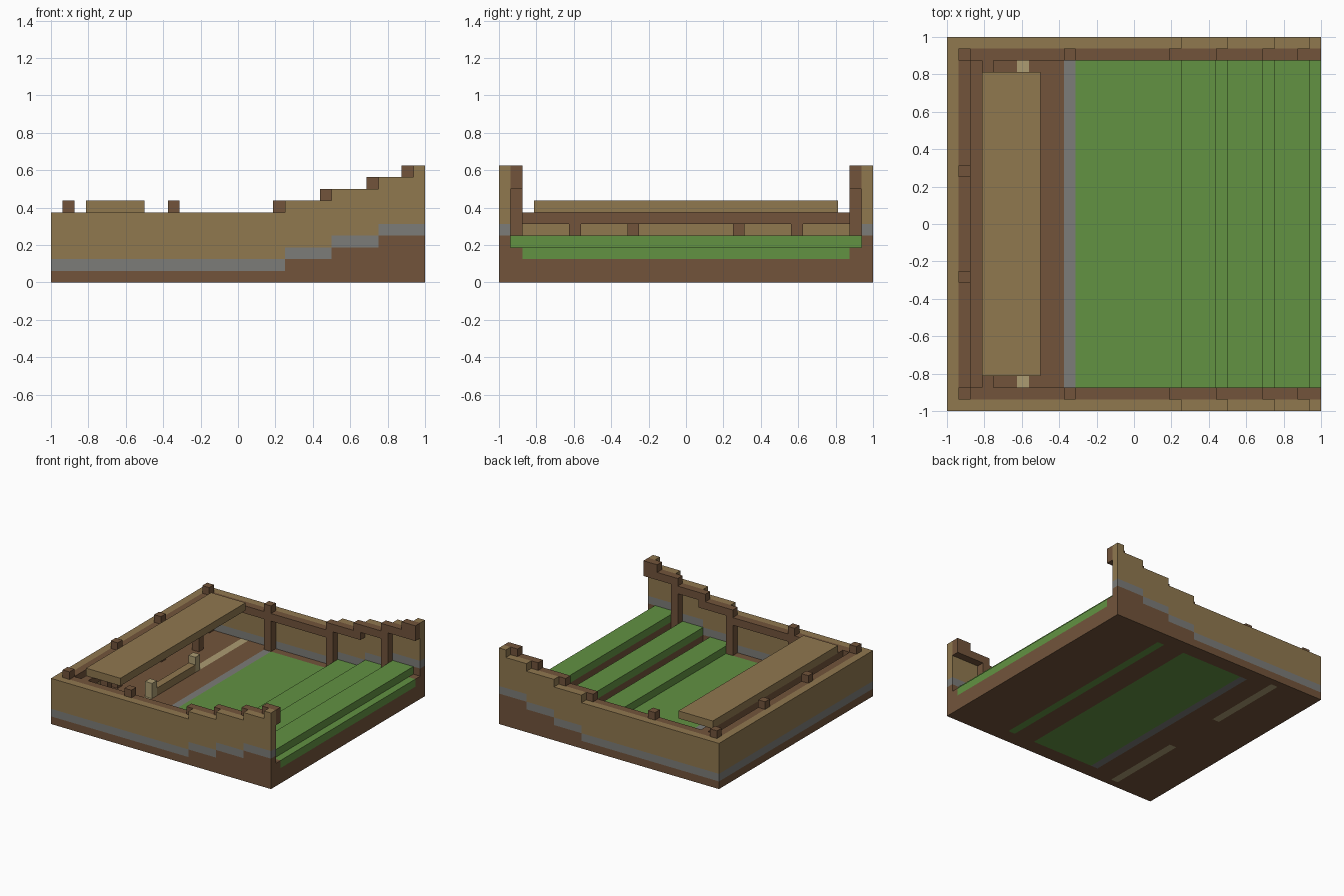
import bpy
import bmesh

cube = bpy.data.objects.get("Cube")
if cube:
    bpy.data.objects.remove(cube, do_unlink=True)

U = 1 / 16  # one block


def material(name, rgb):
    lin = [((c / 255 + 0.055) / 1.055) ** 2.4 for c in rgb] + [1.0]
    m = bpy.data.materials.new(name)
    m.use_nodes = True
    m.diffuse_color = lin
    bsdf = next(n for n in m.node_tree.nodes if n.type == 'BSDF_PRINCIPLED')
    bsdf.inputs["Base Color"].default_value = lin
    bsdf.inputs["Roughness"].default_value = 0.9
    return m


PLANK = material("tan_plank", (144, 120, 79))
SOIL = material("brown_wood_and_soil", (114, 84, 59))
GRASS = material("grass_green", (98, 146, 66))
STONE = material("stone_grey", (124, 124, 120))
PALE = material("pale_wood", (172, 156, 114))


def blocks(name, mat, boxes):
    """One object from boxes (x0, x1, y0, y1, z0, z1) counted in blocks."""
    bm = bmesh.new()
    for x0, x1, y0, y1, z0, z1 in boxes:
        verts = bmesh.ops.create_cube(bm, size=1)["verts"]
        bmesh.ops.scale(bm, vec=(x1 - x0, y1 - y0, z1 - z0), verts=verts)
        bmesh.ops.translate(bm, vec=((x0 + x1) / 2, (y0 + y1) / 2, (z0 + z1) / 2), verts=verts)
    bmesh.ops.scale(bm, vec=(U, U, U), verts=bm.verts)
    mesh = bpy.data.meshes.new(name)
    bm.to_mesh(mesh)
    bm.free()
    mesh.materials.append(mat)
    ob = bpy.data.objects.new(name, mesh)
    bpy.context.collection.objects.link(ob)
    return ob


def both(x0, x1, y0, y1, z0, z1):
    """A box and its mirror image across the middle."""
    return [(x0, x1, y0, y1, z0, z1), (x0, x1, -y1, -y0, z0, z1)]


# Terraces: start, end, height of the soil under the side wall
TERRACES = [(4, 8, 2), (8, 12, 3), (12, 16, 4)]

# Flat floor: soil, stone kerb, lawn and pale inlaid strips
soil = [(-15, -10, -15, 15, 0, 1), (-9, -6, -15, 15, 0, 1), (-10, -9, -4, 4, 0, 1)]
soil += both(-6, 4, 14, 15, 0, 1)
blocks("floor_soil", SOIL, soil)
blocks("kerb", STONE, [(-6, -5, -14, 14, 0, 1)])
blocks("lawn", GRASS, [(-5, 4, -14, 14, 0, 1)])
blocks("floor_strips", PALE, both(-10, -9, 4, 15, 0, 1))

# Grass terraces, each with a sunken furrow at its far edge
soil, grass = [], []
for x0, x1, h in TERRACES:
    soil.append((x0, x1 - 1, -15, 15, 0, h - 1))
    grass.append((x0, x1 - 1, -15, 15, h - 1, h))
    if h > 2:
        soil.append((x1 - 1, x1, -14, 14, 0, h - 2))
    grass.append((x1 - 1, x1, -14, 14, h - 2, h - 1))
    soil += both(x1 - 1, x1, 14, 15, 0, h - 1)
blocks("terrace_soil", SOIL, soil)
blocks("terrace_grass", GRASS, grass)

# Stepped side walls: soil footing, stone course, plank wall, inner rail
footing, course, wall, rail = [], [], [], []
for x0, x1, h in [(-16, 4, 1)] + TERRACES:
    footing += both(x0, x1, 15, 16, 0, h)
    course += both(x0, x1, 15, 16, h, h + 1)
    wall += both(x0, x1, 15, 16, h + 1, h + 5)
    rail += both(max(x0, -15), x1, 14, 15, h + 4, h + 5)
wall += both(15, 16, 15, 16, 9, 10)
rail += both(15, 16, 14, 15, 9, 10)

# Level end wall
footing.append((-16, -15, -15, 15, 0, 1))
course.append((-16, -15, -15, 15, 1, 2))
wall.append((-16, -15, -15, 15, 2, 6))
rail.append((-15, -14, -14, 14, 5, 6))
blocks("wall_footing", SOIL, footing)
blocks("stone_course", STONE, course)
blocks("plank_walls", PLANK, wall)
blocks("top_rails", SOIL, rail)

# Wall posts, and short caps on the upper steps
posts = []
for x, z0, z1 in [(-15, 1, 7), (-6, 1, 7), (3, 1, 7), (11, 2, 9), (7, 6, 8), (14, 8, 10)]:
    posts += both(x, x + 1, 14, 15, z0, z1)
posts += both(-15, -14, 4, 5, 1, 7)
blocks("wall_posts", SOIL, posts)

# Long raised table on a cross beam with two posts
blocks("table_top", PLANK, [(-13, -8, -13, 13, 6, 7)])
blocks("table_beam", SOIL, [(-13, -12, -14, 14, 5, 6)])
blocks("table_posts", SOIL, both(-13, -12, 9, 10, 1, 5))

# Low bench beneath the table
blocks("bench_bar", PLANK, [(-10, -9, -4, 4, 1, 2)])
blocks("bench_ends", PALE, both(-10, -9, 4, 5, 1, 3))
